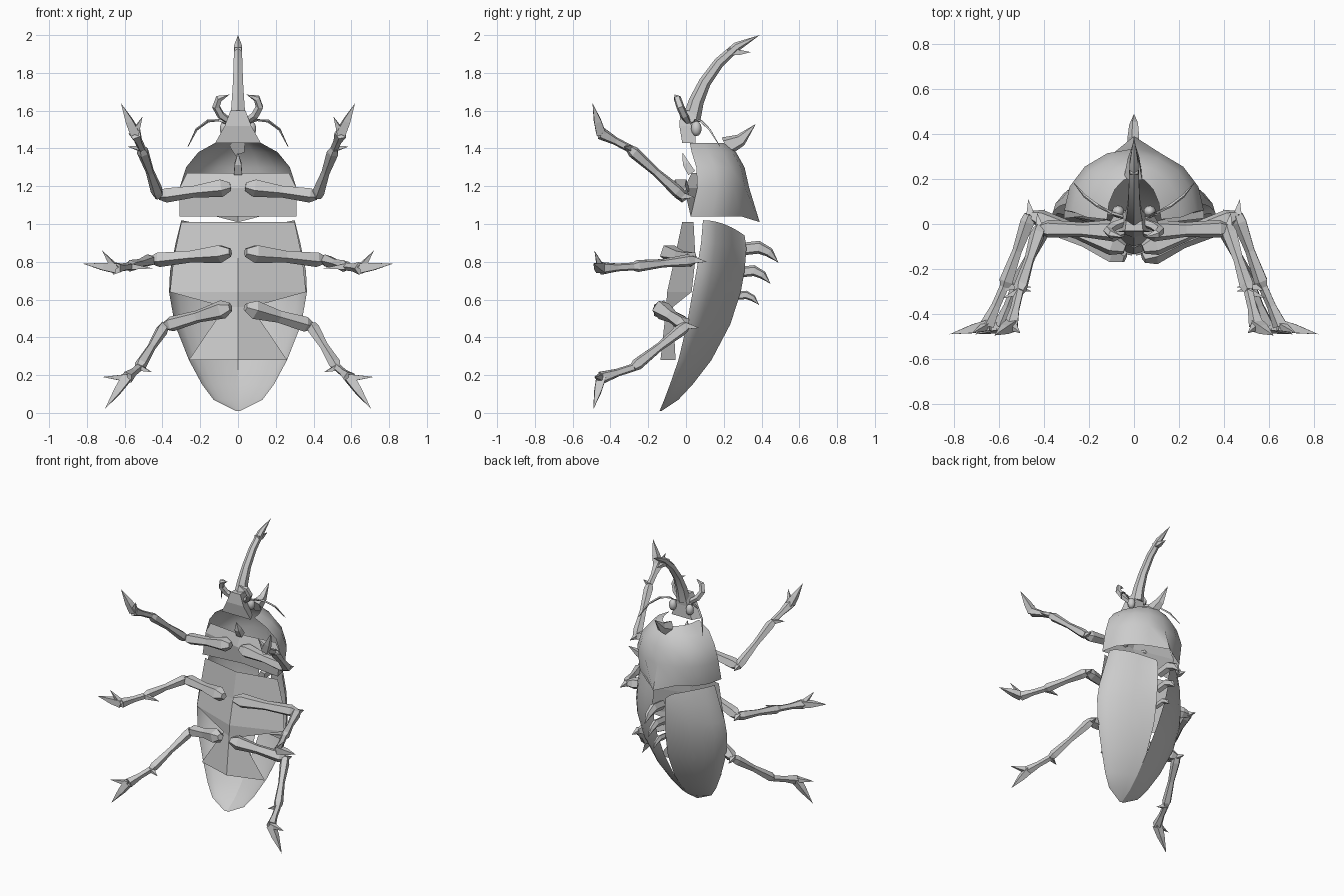
import bpy, bmesh, math
from mathutils import Vector

if "Cube" in bpy.data.objects:
    bpy.data.objects.remove(bpy.data.objects["Cube"])

grey = bpy.data.materials.new("chitin_grey")
grey.diffuse_color = (0.6, 0.6, 0.6, 1)
grey.use_nodes = True
grey.node_tree.nodes["Principled BSDF"].inputs["Base Color"].default_value = grey.diffuse_color


def finish(name, bm, smooth=None, closed=True):
    bmesh.ops.remove_doubles(bm, verts=bm.verts, dist=0.0005)
    if closed:
        bmesh.ops.recalc_face_normals(bm, faces=bm.faces)
    me = bpy.data.meshes.new(name)
    bm.to_mesh(me)
    bm.free()
    ob = bpy.data.objects.new(name, me)
    bpy.context.collection.objects.link(ob)
    me.materials.append(grey)
    if smooth:
        bpy.ops.object.select_all(action='DESELECT')
        ob.select_set(True)
        bpy.context.view_layer.objects.active = ob
        bpy.ops.object.shade_smooth_by_angle(angle=math.radians(smooth))
    return ob


def tube(name, pts, radii, sides=5, flat=1.0, smooth=None):
    """Tapered polygonal tube along a path; flat squeezes it sideways in x."""
    pts = [Vector(p) for p in pts]
    bm = bmesh.new()
    rings = []
    for i, (p, r) in enumerate(zip(pts, radii)):
        d = (pts[min(i + 1, len(pts) - 1)] - pts[max(i - 1, 0)]).normalized()
        ref = Vector((1, 0, 0)) if abs(d.x) < 0.9 else Vector((0, 0, 1))
        u = (ref - d * ref.dot(d)).normalized()
        v = d.cross(u)
        rings.append([bm.verts.new(p + u * r * flat * math.cos(a) + v * r * math.sin(a))
                      for a in (2 * math.pi * (k + 0.5) / sides for k in range(sides))])
    for a, b in zip(rings, rings[1:]):
        for k in range(sides):
            n = (k + 1) % sides
            bm.faces.new((a[k], a[n], b[n], b[k]))
    bm.faces.new(rings[0])
    bm.faces.new(rings[-1])
    return finish(name, bm, smooth)


def sheet(name, rows, smooth=None):
    """Open surface through rows of points, all rows equally long."""
    bm = bmesh.new()
    vs = [[bm.verts.new(p) for p in row] for row in rows]
    for a, b in zip(vs, vs[1:]):
        for k in range(len(a) - 1):
            bm.faces.new((a[k], a[k + 1], b[k + 1], b[k]))
    return finish(name, bm, smooth, closed=False)


def arch(z, w, front, back, n, dip=0.0, tent=0.0, gap=0.0, half=1):
    """Cross-section bulging to the back; tent flattens its flanks, half stops at the seam."""
    row = []
    for k in range(n // half + 1):
        t = math.pi * k / n
        s = (1 - tent) * max(0.0, math.sin(t)) + tent * (1 - abs(math.cos(t)))
        x = w * math.cos(t)
        row.append((max(x, min(gap, w)) if half == 2 else x, front + (back - front) * s, z - dip * s ** 2))
    return row


# wing covers: two tent-like halves, slightly parted along the seam
wing = [(1.02, .30, .09, .31, .08, .05), (.90, .33, .08, .32, .03, .05), (.75, .36, .055, .31, 0, .045),
        (.64, .365, .035, .29, 0, .035), (.47, .335, .005, .235, 0, .015), (.28, .26, -.04, .135, 0, 0),
        (.15, .19, -.085, .035, 0, 0), (.07, .13, -.115, -.04, 0, 0), (.01, .01, -.14, -.13, 0, 0)]
for side, sx in (("right", 1), ("left", -1)):
    rows = [arch(z, w, f, b, 12, d, .5, g, 2) for z, w, f, b, d, g in wing]
    rows = [[(x * sx, y, z) for x, y, z in r][::sx] for r in rows]
    sheet(f"{side}_wing_cover", rows, 40)

# thorax shield, narrowing to the neck opening, with a pointed rear corner
shield = [(1.43, .12, .02, .21, 0), (1.38, .21, .03, .265, 0), (1.30, .275, .055, .31, 0),
          (1.19, .31, .06, .335, 0), (1.04, .31, .025, .315, 0)]
rows = [arch(z, w, f, b, 8, d) for z, w, f, b, d in shield]
rows[-1][4] = (0, .39, 1.01)
sheet("thorax_shield", rows, 25)

# thorax underside, and the small breast plate
sheet("thorax_underside", [
    [(-.27, .06, 1.27), (0, .03, 1.27), (.27, .06, 1.27)],
    [(-.31, .06, 1.19), (0, -.01, 1.19), (.31, .06, 1.19)],
    [(-.31, .025, 1.04), (0, .06, 1.04), (.31, .025, 1.04)]])
tube("breast_spike", [(0, .03, 1.27), (0, 0, 1.32), (0, -.02, 1.38)], [.03, .025, 0], 4)

# belly plates with a keel, pinched behind the hind legs
sheet("belly", [
    [(-.30, .04, 1.01), (0, -.02, 1.01), (.30, .04, 1.01)],
    [(-.34, .05, .82), (0, -.06, .82), (.34, .05, .82)],
    [(-.36, .03, .64), (0, -.10, .64), (.36, .03, .64)],
    [(-.07, -.07, .56), (0, -.105, .56), (.07, -.07, .56)],
    [(-.26, -.055, .28), (0, -.135, .28), (.26, -.055, .28)]])

# thorax horn
tube("thorax_horn", [(0, .21, 1.41), (0, .29, 1.445), (0, .37, 1.53)], [.055, .035, 0], 5, .8)

# row of curved spines down the seam
for i, (y, z, s) in enumerate([(.31, .885, 1.0), (.295, .76, .85), (.27, .63, .65)]):
    tube(f"seam_spine_{i + 1}",
         [(0, y - .03, z - .02 * s), (0, y + .075 * s, z - .008 * s), (0, y + .13 * s, z - .035 * s),
          (0, y + .18 * s, z - .09 * s)],
         [.035 * s, .036 * s, .027 * s, 0], 5, .8)

# head: wedge flaring down to the neck
bm = bmesh.new()
rings = [[bm.verts.new(p) for p in ((-w, f, z), (w, f, z), (w * .7, b, z), (-w * .7, b, z))]
         for z, w, f, b in ((1.43, .12, -.02, .05), (1.52, .07, -.035, .05), (1.60, .04, -.03, .06))]
for a, b in zip(rings, rings[1:]):
    for k in range(4):
        bm.faces.new((a[k], a[(k + 1) % 4], b[(k + 1) % 4], b[k]))
bm.faces.new(rings[0])
bm.faces.new(rings[-1])
finish("head", bm)

# great curved head horn with a small prong
tube("head_horn", [(0, .03, 1.56), (0, .055, 1.65), (0, .10, 1.75), (0, .175, 1.855),
                   (0, .27, 1.94), (0, .39, 2.0)], [.048, .04, .032, .028, .024, 0], 6, .95, 30)
tube("horn_prong", [(0, .22, 1.915), (0, .28, 1.908), (0, .345, 1.91)], [.026, .02, 0], 4)

# legs: hip, knee, ankle, heel, claw tip, second claw tip, spur tip
legs = {
    "front": [(.04, -.03, 1.20), (.42, -.02, 1.15), (.51, -.30, 1.40), (.545, -.45, 1.48),
              (.62, -.495, 1.64), (.505, -.485, 1.57), (.585, -.33, 1.41)],
    "middle": [(.04, -.11, .85), (.46, .04, .81), (.575, -.28, .775), (.65, -.45, .765),
               (.82, -.49, .79), (.72, -.485, .86), (.45, -.28, .765)],
    "hind": [(.04, -.15, .56), (.39, 0, .46), (.525, -.28, .24), (.59, -.45, .185),
             (.705, -.49, .02), (.72, -.485, .19), (.455, -.30, .215)]}

for side, sx in (("right", 1), ("left", -1)):
    def m(p):
        return Vector((p[0] * sx, p[1], p[2]))

    for which, joints in legs.items():
        hip, knee, ankle, heel, claw, claw2, spur = map(m, joints)
        tag = f"{side}_{which}"
        # thigh, thick near the body and again at the knee
        tube(f"{tag}_thigh", [hip, hip.lerp(knee, .13), hip.lerp(knee, .5), hip.lerp(knee, .9), knee],
             [.024, .052, .034, .042, .022])
        # shin, slim in the middle
        tube(f"{tag}_shin", [knee, knee.lerp(ankle, .1), knee.lerp(ankle, .5), knee.lerp(ankle, .92), ankle],
             [.028, .034, .023, .033, .022])
        # knee thorn
        tube(f"{tag}_knee_thorn", [knee, knee + m((.01, .07, -.01))], [.026, 0], 4)
        # ankle spur
        tube(f"{tag}_spur", [ankle, spur], [.024, 0], 4)
        # foot and claws
        tube(f"{tag}_foot", [ankle, ankle.lerp(heel, .5), heel], [.022, .022, .035])
        tube(f"{tag}_claw", [heel, heel.lerp(claw, .4), claw], [.035, .027, 0], 4)
        tube(f"{tag}_small_claw", [heel, claw2], [.028, 0], 4)

    # jaws curling inward above the face
    tube(f"{side}_jaw", [m(p) for p in ((.04, .01, 1.54), (.09, -.01, 1.575), (.115, -.03, 1.62),
                                        (.10, -.045, 1.665), (.045, -.06, 1.685))],
         [.018, .022, .022, .02, 0], 5)
    # feelers arching out and back
    tube(f"{side}_feeler", [m(p) for p in ((.05, .03, 1.53), (.10, .05, 1.55), (.16, .08, 1.545),
                                           (.22, .125, 1.50), (.265, .18, 1.41))],
         [.009, .008, .008, .007, .002], 4)
    # eyes
    bm = bmesh.new()
    bmesh.ops.create_uvsphere(bm, u_segments=10, v_segments=6, radius=1)
    for v in bm.verts:
        v.co = Vector((v.co.x * .028 + .07 * sx, v.co.y * .028 + .055, v.co.z * .04 + 1.505))
    finish(f"{side}_eye", bm, 60)
